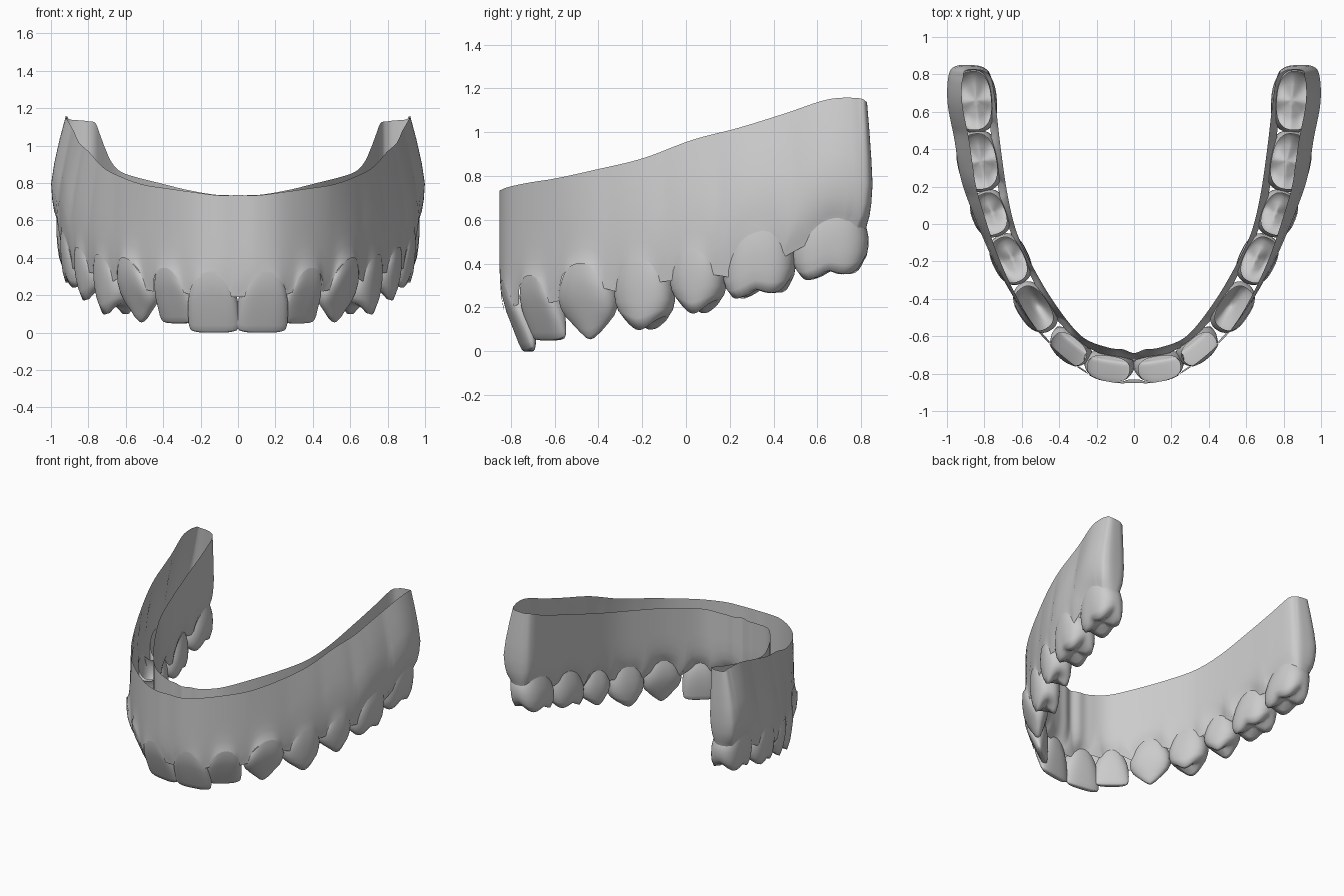
import bpy, math
from mathutils import Vector

if "Cube" in bpy.data.objects:
    bpy.data.objects.remove(bpy.data.objects["Cube"])

POW = 2.5   # squareness of the crown cross-section

# name, kind, centre x, y, direction along arch (deg), half length, half depth,
# gum height, papilla drop, gum tilt, tip height
TEETH = [
    ("central_incisor", "incisor", .136, -.768, 9, .137, .078, .315, .085, 0, .0),
    ("lateral_incisor", "incisor", .346, -.665, 39, .125, .076, .335, .085, .01, .05),
    ("canine", "canine", .532, -.448, 56, .148, .092, .39, .10, .02, .055),
    ("first_premolar", "premolar", .665, -.19, 64, .142, .095, .405, .09, .02, .095),
    ("second_premolar", "premolar", .77, .055, 68, .128, .10, .445, .09, .02, .17),
    ("first_molar", "molar", .83, .335, 79, .165, .117, .53, .11, .05, .25),
    ("second_molar", "molar", .856, .66, 85, .173, .115, .60, .085, .05, .335),
]

# per kind: (height fraction, length scale, depth scale) rings, inward lean, cusps, cusp depth
KINDS = {
    "incisor": ([(0, .82, .95), (.15, .92, 1), (.4, .99, .87), (.65, 1, .62), (.88, .99, .4),
                 (.97, .95, .28), (1, .9, .18), (1, .5, .08)], .05, [(0, 0)], 0),
    "canine": ([(0, .85, .95), (.15, .94, 1), (.4, 1, .97), (.65, .97, .8), (.85, .86, .56),
                (.96, .66, .34), (1, .45, .2), (1, .15, .08)], .02, [(0, 0)], .075),
    "premolar": ([(0, .88, .95), (.15, .96, 1), (.4, 1, 1.02), (.65, .98, .98), (.86, .9, .9),
                  (1, .72, .74), (1, .45, .48), (1, .15, .15)], .015, [(0, .66), (0, -.6)], .06),
    "molar": ([(0, .9, .95), (.15, .96, 1), (.4, 1, 1.02), (.65, .99, 1), (.86, .95, .95),
               (1, .82, .84), (1, .5, .52), (1, .18, .2)], .012,
              [(-.5, .6), (.45, .6), (-.5, -.6), (.45, -.6)], .05),
}

# Gum plan, from front centre outside, round the back end, to front centre inside: x, y, rim height
GUM = [
    (0, -.85, .735), (.11, -.848, .735), (.23, -.81, .75), (.37, -.715, .77), (.50, -.59, .79),
    (.62, -.43, .825), (.75, -.20, .88), (.85, .03, .965), (.925, .24, 1.02), (.96, .45, 1.085),
    (.997, .65, 1.15), (.99, .80, 1.155), (.95, .845, 1.14), (.87, .85, 1.135),
    (.80, .835, 1.13), (.762, .78, 1.12), (.738, .62, 1.06), (.712, .40, .99), (.675, .15, .91),
    (.625, -.05, .86), (.54, -.23, .83), (.42, -.43, .80), (.28, -.60, .765), (.14, -.66, .74),
    (.06, -.67, .735), (0, -.69, .735),
]
OUTER_END = 14


def make_object(name, verts, faces):
    mesh = bpy.data.meshes.new(name)
    mesh.from_pydata(verts, [], faces)
    obj = bpy.data.objects.new(name, mesh)
    bpy.context.collection.objects.link(obj)
    for p in mesh.polygons:
        p.use_smooth = True
    mod = obj.modifiers.new("mirror", "MIRROR")
    mod.use_mirror_merge = True
    mod.merge_threshold = .002
    return obj


def axes(angle):
    a = math.radians(angle)
    return Vector((math.cos(a), math.sin(a))), Vector((math.sin(a), -math.cos(a)))


def gum_line(tooth, un):
    un = max(-1, min(1, un))
    return tooth[7] - tooth[8] * abs(un) ** 2.2 + tooth[9] * un


def bridge(rows, count, closed):
    faces = []
    for r in range(rows - 1):
        for i in range(count if closed else count - 1):
            j = (i + 1) % count
            faces.append((r * count + i, r * count + j, (r + 1) * count + j, (r + 1) * count + i))
    return faces


def superellipse(k, n):
    c, s = math.cos(math.tau * k / n), math.sin(math.tau * k / n)
    r = (abs(c) ** POW + abs(s) ** POW) ** (-1 / POW)
    return c * r, s * r


# Crowns: stacked rings closed by a cusped biting surface, open into the gum
def build_tooth(tooth, n=40):
    name, kind, cx, cy, angle, hu, hv, *_, tip = tooth
    rings, lean, cusps, depth = KINDS[kind]
    along, out = axes(angle)

    def biting(u, v):
        near = max(math.exp(-((u - a) ** 2 + (v - b) ** 2) / .22) for a, b in cusps)
        slope = .025 * u if kind == "molar" else 0
        return tip + depth * (1 - near) + slope + .02 * abs(u) ** 4

    def place(u, v, t, z):
        p = Vector((cx, cy)) + along * u * hu + out * (v * hv - lean * t)
        return (p.x, p.y, z)

    verts = []
    for t, su, sv in rings:
        for k in range(n):
            c, s = superellipse(k, n)
            u, v = c * su, s * sv
            if v < 0:                                   # narrower neck on the inner side
                v *= 1 - .16 * max(0, 1 - t / .5)
            top = gum_line(tooth, c) + .012
            verts.append(place(u, v, t, top + (biting(u, v) - top) * t))
    faces = bridge(len(rings), n, True)
    verts.append(place(0, 0, 1, biting(0, 0)))
    base = (len(rings) - 1) * n
    faces += [(base + i, base + (i + 1) % n, len(verts) - 1) for i in range(n)]
    make_object(name, verts, faces)


def smooth_path(points, steps):
    pts = [Vector(p) for p in points]
    # mirrored neighbours keep the arch smooth across the centre
    flip = lambda p: Vector((-p.x, p.y, p.z))
    pts = [flip(pts[1])] + pts + [flip(pts[-2])]
    path = []
    for i in range(1, len(pts) - 2):
        a, b, c, d = pts[i - 1:i + 3]
        for k in range(steps):
            t = k / steps
            path.append((i - 1 + t, .5 * (2 * b + (c - a) * t + (2 * a - 5 * b + 4 * c - d) * t * t
                                          + (3 * b - a - 3 * c + d) * t ** 3)))
    path.append((len(points) - 1, pts[-2]))
    return path


# Gum: thin upright wall with a scalloped lower edge tucked into the crowns
def build_gum():
    levels = [(0, .95), (.05, .72), (.1, .42), (.2, .16), (.35, 0), (.55, 0), (.78, 0), (1, 0)]
    path = smooth_path(GUM, 10)
    hugs = []
    for _, p in path:
        best = None
        for tooth in TEETH:
            along, out = axes(tooth[4])
            d = p.xy - Vector(tooth[2:4])
            u, v = d.dot(along) / tooth[5], d.dot(out) / tooth[6]
            r = (abs(u) ** POW + abs(v) ** POW) ** (1 / POW)
            if best is None or r < best[0]:
                tuck = .93 if v > 0 else .82
                q = Vector(tooth[2:4]) + along * u * tooth[5] * .93 / r + out * v * tooth[6] * tuck / r
                gap = min(1, abs(u)) ** 3 if p.y < .75 else 0
                best = (r, q, gum_line(tooth, u) - .005 - .035 * gap)
        hugs.append(best)
    verts = []
    for h, hug in levels:
        for (index, p), (_, q, low) in zip(path, hugs):
            xy = p.xy.lerp(q, hug)
            rise = max(0, (h - .35) / .65) ** 1.3
            w = max(0, min(1, (p.y + .6) / .9))
            if index < OUTER_END:                       # outer wall leans in towards the rim
                fade = min(1, (OUTER_END - index) / 3)
                xy.x -= .078 * rise * w * fade
            if p.y > .75:
                xy.y -= .025 * rise * (p.y - .75) / .1
            if p.x < 1e-6:
                xy.x = 0
            verts.append((xy.x, xy.y, low + (p.z - low) * h))
    make_object("gum_wall", verts, bridge(len(levels), len(path), False))


for tooth in TEETH:
    build_tooth(tooth)
build_gum()
